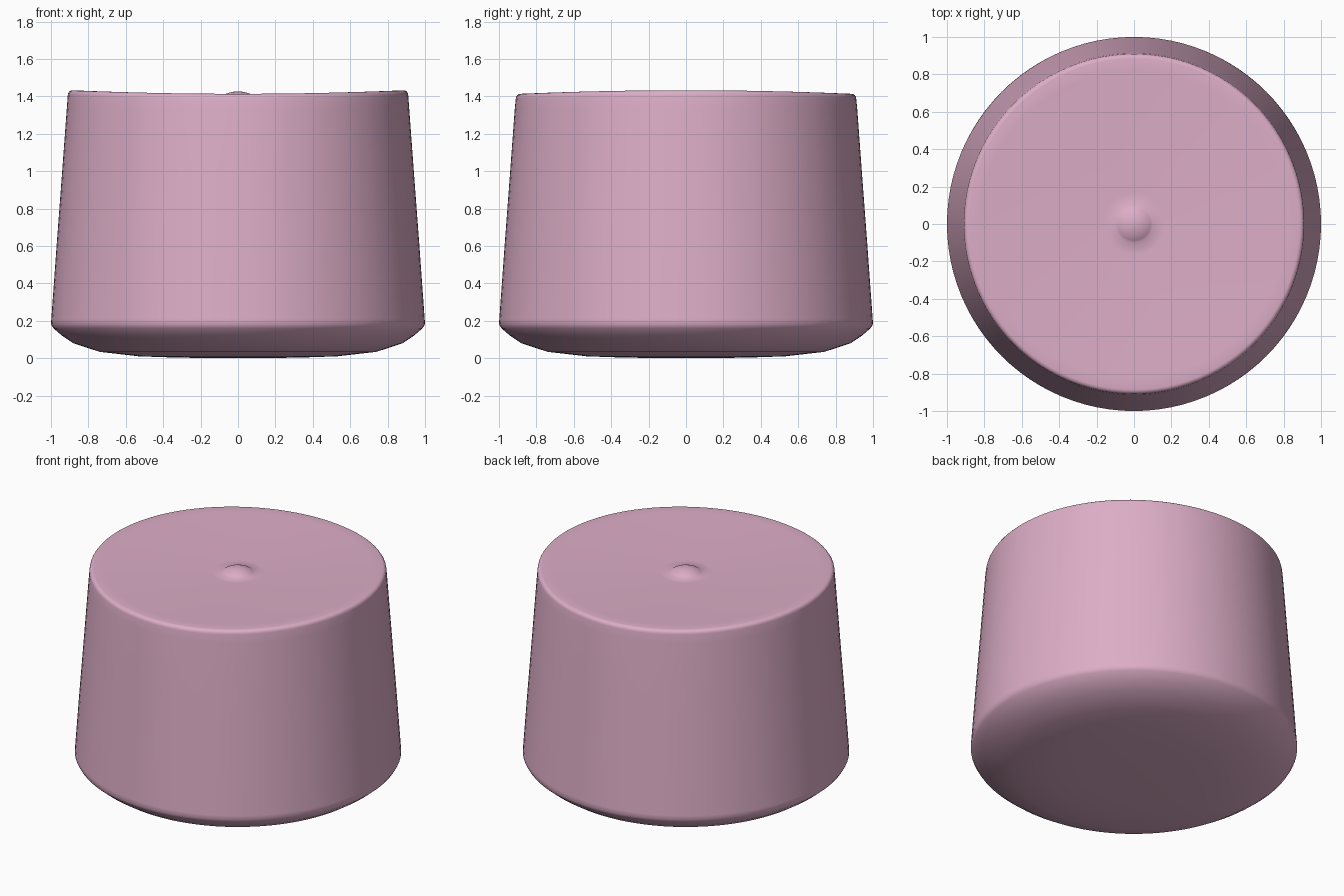
import bpy, bmesh, math

if "Cube" in bpy.data.objects:
    bpy.data.objects.remove(bpy.data.objects["Cube"])

SEG = 96
BUMP_R, BUMP_H = 0.10, 0.032
RIM_R, RIM_Z, DISH_Z, WAVE = 0.885, 1.423, 1.393, 0.0095


def dish(r):
    """Height and wave amount of the shallow dished top at radius r."""
    t = (r / RIM_R) ** 1.5
    return DISH_Z + (RIM_Z - DISH_Z) * t, WAVE * t


# Profile rows: radius, height, amount of saddle wave
# Rounded base and tapered wall
profile = [(0.18, 0.001, 0), (0.35, 0.004, 0), (0.53, 0.01, 0), (0.74, 0.034, 0),
           (0.88, 0.08, 0), (0.94, 0.12, 0), (0.987, 0.16, 0), (1.0, 0.182, 0),
           (0.998, 0.21, 0), (0.97, 0.6, 0), (0.94, 1.0, 0), (0.915, 1.34, 0)]

# Small rounded rim
for i in range(5):
    a = math.pi / 2 * i / 4
    profile.append((RIM_R + 0.025 * math.cos(a), RIM_Z - 0.025 * (1 - math.sin(a)), WAVE))

# Dished top
for i in range(1, 13):
    r = RIM_R + (BUMP_R - RIM_R) * i / 12
    profile.append((r, *dish(r)))

# Central bump, a spherical cap
cap = (BUMP_R ** 2 + BUMP_H ** 2) / (2 * BUMP_H)
edge_z = dish(BUMP_R)[0]
for i in range(1, 8):
    r = BUMP_R * (1 - i / 8)
    z = edge_z + BUMP_H - cap + math.sqrt(cap ** 2 - r ** 2)
    profile.append((r, z, dish(r)[1]))

# Revolve the profile, adding the rim wave
bm = bmesh.new()
rings = []
for r, z, w in profile:
    rings.append([bm.verts.new((r * math.cos(a), r * math.sin(a), z + w * math.cos(2 * a)))
                  for a in (2 * math.pi * k / SEG for k in range(SEG))])
for low, high in zip(rings, rings[1:]):
    for k in range(SEG):
        n = (k + 1) % SEG
        bm.faces.new((low[k], low[n], high[n], high[k]))
bottom = bm.verts.new((0, 0, 0))
top = bm.verts.new((0, 0, edge_z + BUMP_H))
for k in range(SEG):
    n = (k + 1) % SEG
    bm.faces.new((bottom, rings[0][n], rings[0][k]))
    bm.faces.new((top, rings[-1][k], rings[-1][n]))
bmesh.ops.recalc_face_normals(bm, faces=bm.faces)

mesh = bpy.data.meshes.new("round_cap")
bm.to_mesh(mesh)
bm.free()
cap_obj = bpy.data.objects.new("round_cap", mesh)
bpy.context.collection.objects.link(cap_obj)

# Pink material
mat = bpy.data.materials.new("pink")
mat.diffuse_color = (0.72, 0.42, 0.57, 1)
mat.use_nodes = True
mat.node_tree.nodes["Principled BSDF"].inputs["Base Color"].default_value = mat.diffuse_color
mesh.materials.append(mat)

bpy.context.view_layer.objects.active = cap_obj
cap_obj.select_set(True)
bpy.ops.object.shade_smooth_by_angle(angle=math.radians(60))
